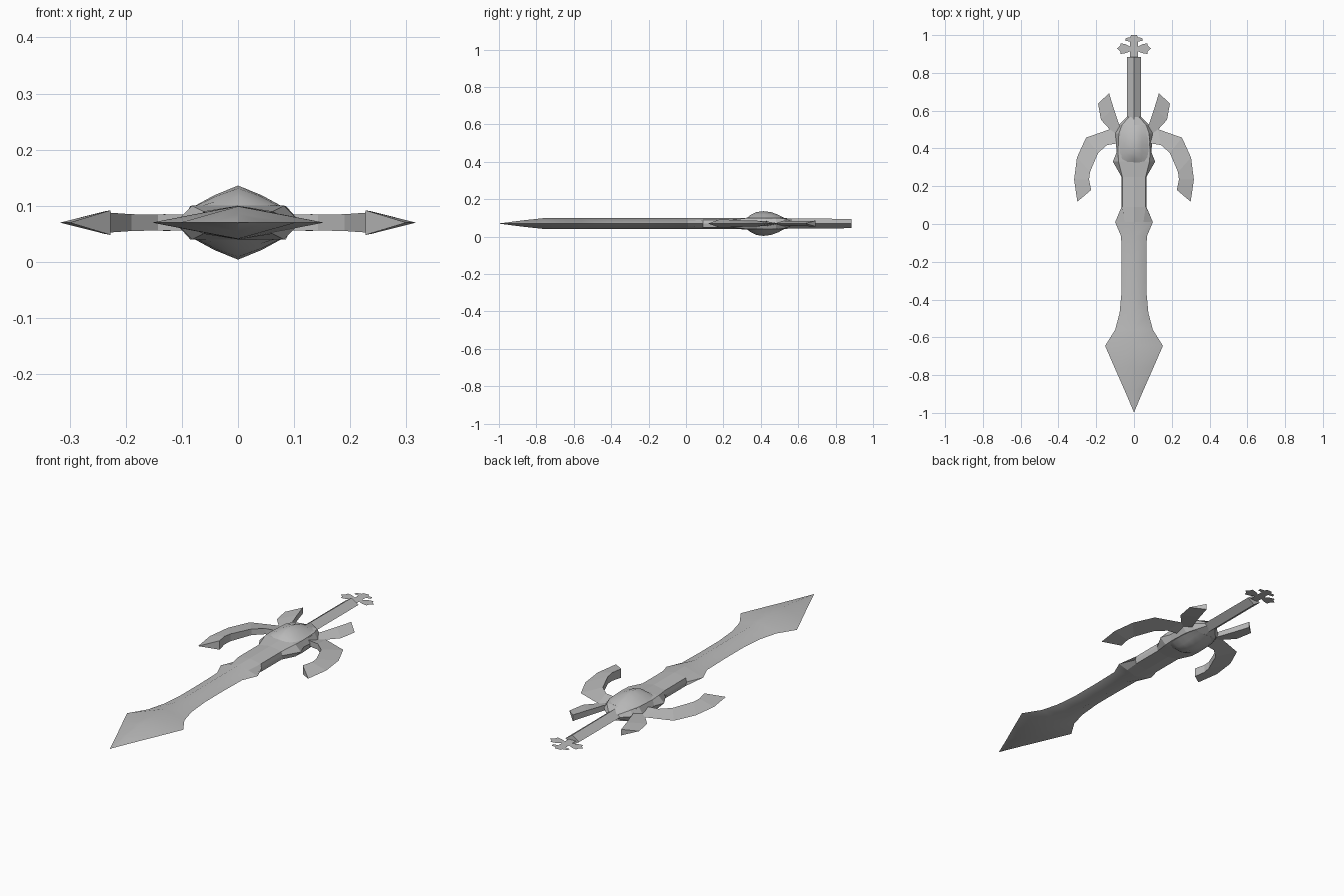
import bpy, bmesh, math

MID = 0.07  # height of the flat symmetry plane

old = bpy.data.objects.get("Cube")
if old:
    bpy.data.objects.remove(old, do_unlink=True)

steel = bpy.data.materials.new("plain_grey_steel")
steel.use_nodes = True
colour = (0.5, 0.5, 0.5, 1)
steel.diffuse_color = colour
steel.node_tree.nodes["Principled BSDF"].inputs["Base Color"].default_value = colour


def finish(name, bm, smooth=None, mirror=False):
    bmesh.ops.remove_doubles(bm, verts=bm.verts, dist=0.0005)
    bmesh.ops.recalc_face_normals(bm, faces=bm.faces)
    mesh = bpy.data.meshes.new(name)
    bm.to_mesh(mesh)
    bm.free()
    mesh.materials.append(steel)
    ob = bpy.data.objects.new(name, mesh)
    ob.location.z = MID
    bpy.context.collection.objects.link(ob)
    if mirror:
        ob.modifiers.new("mirror", "MIRROR").use_axis[0] = True
    if smooth:
        bpy.ops.object.select_all(action="DESELECT")
        ob.select_set(True)
        bpy.context.view_layer.objects.active = ob
        bpy.ops.object.shade_smooth_by_angle(angle=math.radians(smooth))
    return ob


def loft(name, rings, **options):
    """Skin a list of closed rings of 3D points and cap both ends."""
    bm = bmesh.new()
    loops = [[bm.verts.new(p) for p in ring] for ring in rings]
    n = len(loops[0])
    for a, b in zip(loops, loops[1:]):
        for i in range(n):
            j = (i + 1) % n
            bm.faces.new((a[i], a[j], b[j], b[i]))
    bm.faces.new(loops[0])
    bm.faces.new(loops[-1])
    return finish(name, bm, **options)


def diamond(y, w, h):
    return [(w, y, 0), (0, y, h), (-w, y, 0), (0, y, -h)]


def ridged(y, w, t, s, h):
    """Eight-sided section: side edge w, shoulder (t, s), ridge h."""
    return [(w, y, 0), (t, y, s), (0, y, h), (-t, y, s),
            (-w, y, 0), (-t, y, -s), (0, y, -h), (t, y, -s)]


# Blade: diamond section, flaring to a spear-shaped point
blade = [(0.01, 0.1, 0.03), (-0.065, 0.068, 0.03), (-0.2, 0.065, 0.03),
         (-0.35, 0.065, 0.03), (-0.47, 0.076, 0.03), (-0.56, 0.1, 0.03),
         (-0.645, 0.153, 0.03), (-0.76, 0.103, 0.029), (-0.88, 0.05, 0.016),
         (-0.995, 0.001, 0.001)]
loft("blade", [diamond(*r) for r in blade], smooth=62)

# Collar, neck and faceted guard hub
hub = [(0.01, 0.1, 0.05, 0.015, 0.03), (0.09, 0.066, 0.062, 0.02, 0.03),
       (0.25, 0.066, 0.062, 0.02, 0.03), (0.33, 0.112, 0.082, 0.03, 0.031),
       (0.38, 0.092, 0.085, 0.03, 0.031), (0.48, 0.1, 0.08, 0.03, 0.031),
       (0.525, 0.08, 0.064, 0.027, 0.03), (0.567, 0.037, 0.025, 0.01, 0.025)]
loft("guard_hub", [ridged(*r) for r in hub])

# Domed boss, standing out above and below the hub
boss = [(0.325, 0.066, 0.03), (0.345, 0.078, 0.046), (0.375, 0.083, 0.061),
        (0.415, 0.084, 0.066), (0.455, 0.083, 0.061), (0.495, 0.077, 0.046),
        (0.525, 0.062, 0.03)]
loft("hub_boss", [[(w, y, 0.026), (w * 0.5, y, 0.028 + (h - 0.028) * 0.55),
                   (0, y, h), (-w * 0.5, y, 0.028 + (h - 0.028) * 0.55),
                   (-w, y, 0.026), (-w, y, -0.026),
                   (-w * 0.5, y, -0.028 - (h - 0.028) * 0.55), (0, y, -h),
                   (w * 0.5, y, -0.028 - (h - 0.028) * 0.55), (w, y, -0.026)]
                  for y, w, h in boss], smooth=50)

# Grip
loft("grip", [diamond(0.52, 0.037, 0.027), diamond(0.885, 0.037, 0.025)])


def wedge(name, stations):
    """Curved fin: thick on the inner edge, sharp on the outer one."""
    loft(name, [[(ix, iy, t), (ix, iy, -t), (ox, oy, 0)]
                for ix, iy, ox, oy, t in stations], mirror=True)


# Guard horns sweep toward the blade, ears toward the grip
wedge("guard_horns", [(0.07, 0.43, 0.08, 0.48, 0.014), (0.143, 0.418, 0.127, 0.502, 0.014),
                      (0.19, 0.376, 0.254, 0.457, 0.015), (0.233, 0.275, 0.302, 0.352, 0.018),
                      (0.238, 0.235, 0.317, 0.235, 0.02), (0.227, 0.18, 0.3, 0.118, 0.022)])
wedge("guard_ears", [(0.06, 0.49, 0.09, 0.46, 0.012), (0.08, 0.53, 0.106, 0.476, 0.013),
                     (0.108, 0.614, 0.175, 0.552, 0.014), (0.132, 0.693, 0.19, 0.637, 0.015)])

# Pommel: a flat clover-shaped cross
half = [(0.02, 0.88), (0.02, 0.915), (0.042, 0.905), (0.07, 0.9), (0.073, 0.915),
        (0.09, 0.93), (0.073, 0.943), (0.07, 0.957), (0.042, 0.951), (0.02, 0.938),
        (0.02, 0.966), (0.046, 0.969), (0.043, 0.985), (0.02, 0.988), (0.015, 1.0)]
bm = bmesh.new()
outline = half + [(-x, y) for x, y in reversed(half)]
bm.faces.new([bm.verts.new((x, y, 0)) for x, y in outline])
finish("pommel_cross", bm)
